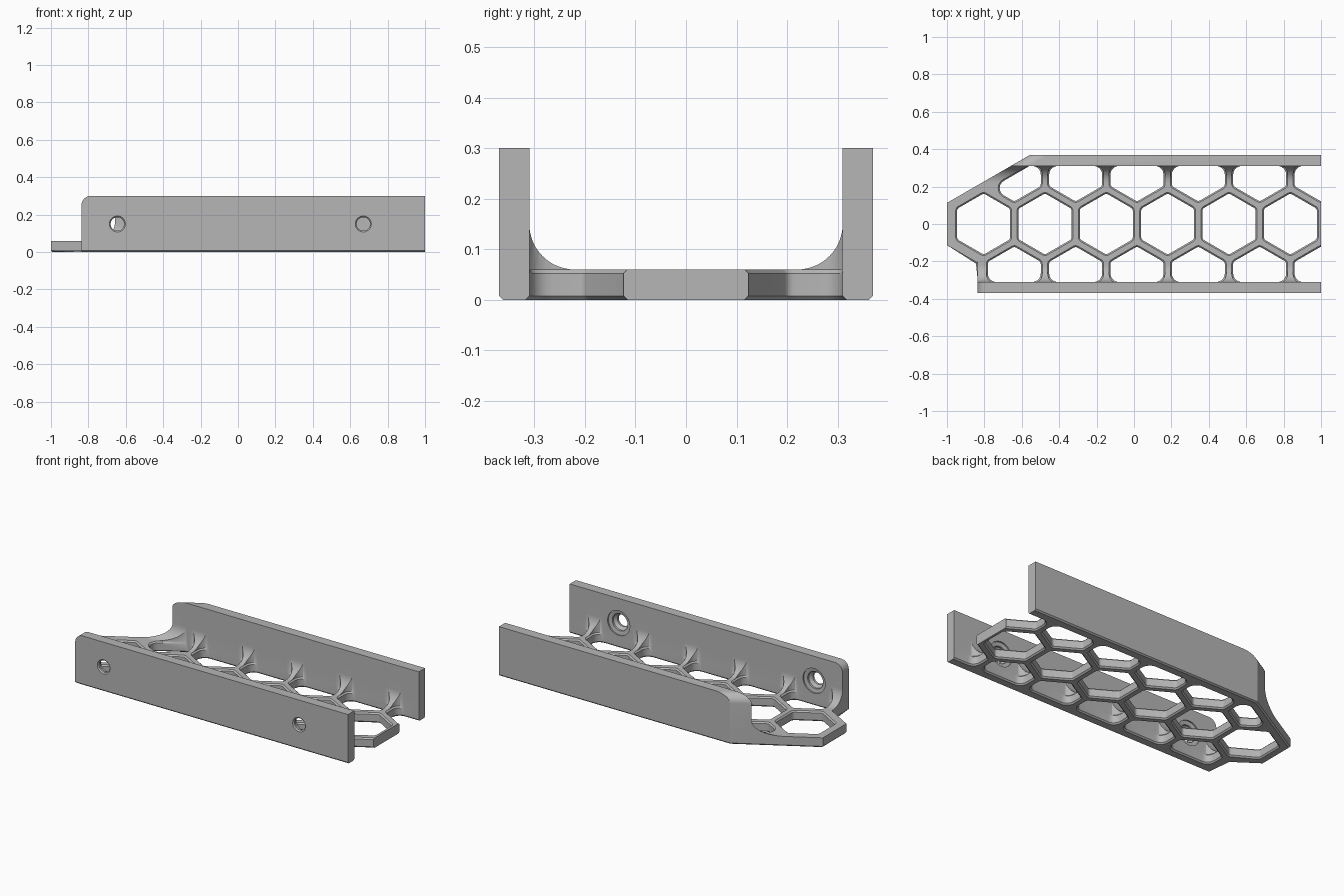
import bpy, bmesh, math
from mathutils import Vector, Matrix

cube = bpy.data.objects.get("Cube")
if cube:
    bpy.data.objects.remove(cube, do_unlink=True)

PITCH, HOLE_R, CHAMFER = 0.328, 0.1634, 0.008
WALL_IN, WALL_OUT, HEIGHT, FLOOR, FILLET = 0.31, 0.37, 0.3, 0.06, 0.09
FIRST_X = -0.804
NOSE_Y = 0.113
SLANT = math.tan(math.radians(30))

grey = bpy.data.materials.new("matte grey")
grey.use_nodes = True
grey.diffuse_color = (0.47, 0.47, 0.47, 1)
grey.node_tree.nodes["Principled BSDF"].inputs["Base Color"].default_value = grey.diffuse_color


def add_object(name, bm):
    bmesh.ops.recalc_face_normals(bm, faces=bm.faces)
    mesh = bpy.data.meshes.new(name)
    bm.to_mesh(mesh)
    bm.free()
    mesh.materials.append(grey)
    obj = bpy.data.objects.new(name, mesh)
    bpy.context.collection.objects.link(obj)
    return obj


def loft(bm, rings):
    """Skin a stack of equal-sized closed rings and cap both ends."""
    rows = [[bm.verts.new(p) for p in ring] for ring in rings]
    n = len(rows[0])
    for a, b in zip(rows, rows[1:]):
        for i in range(n):
            j = (i + 1) % n
            bm.faces.new((a[i], a[j], b[j], b[i]))
    bm.faces.new(rows[0][::-1])
    bm.faces.new(rows[-1])


def clip(poly, normal, limit):
    """Keep the part of a polygon where p . normal <= limit."""
    out = []
    for i, p in enumerate(poly):
        q = poly[(i + 1) % len(poly)]
        dp, dq = p.dot(normal) - limit, q.dot(normal) - limit
        if dp <= 0:
            out.append(p)
        if dp * dq < 0:
            out.append(p.lerp(q, dp / (dp - dq)))
    return out


def round_corners(poly, steps=6):
    """Round corners, more generously where they are square or sharper."""
    out = []
    for i, p in enumerate(poly):
        u = (poly[i - 1] - p).normalized()
        v = (poly[(i + 1) % len(poly)] - p).normalized()
        angle = u.angle(v)
        r = 0.045 if angle < math.radians(100) else 0.02
        centre = p + (u + v).normalized() * r / math.sin(angle / 2)
        tangent = r / math.tan(angle / 2)
        a, b = p + u * tangent - centre, p + v * tangent - centre
        for k in range(steps + 1):
            out.append(centre + a.slerp(b, k / steps).normalized() * r)
    return out


def grow(poly, d):
    """Offset a counter-clockwise polygon outwards."""
    out = []
    for i, p in enumerate(poly):
        t = (poly[(i + 1) % len(poly)] - poly[i - 1]).normalized()
        out.append(p + Vector((t.y, -t.x)) * d)
    return out


def add_hole(bm, poly):
    """Through hole, chamfered below and above."""
    poly = round_corners(poly)
    wide = grow(poly, CHAMFER)
    top = [Vector((p.x, max(-WALL_IN, min(WALL_IN, p.y)))) for p in wide]
    stack = [(wide, -0.05), (wide, 0), (poly, CHAMFER),
             (poly, FLOOR - CHAMFER), (top, FLOOR), (top, 0.35)]
    loft(bm, [[(p.x, p.y, z) for p in ring] for ring, z in stack])


def hexagon(x, y):
    return [Vector((x + HOLE_R * math.sin(-a), y + HOLE_R * math.cos(a)))
            for a in (math.radians(60 * k) for k in range(6))]


def boolean(target, cutter, operation):
    cutter.hide_render = True
    mod = target.modifiers.new(cutter.name, 'BOOLEAN')
    mod.operation, mod.object, mod.solver = operation, cutter, 'EXACT'
    bpy.ops.object.select_all(action='DESELECT')
    bpy.context.view_layer.objects.active = target
    target.select_set(True)
    bpy.ops.object.modifier_apply(modifier=mod.name)
    bpy.data.objects.remove(cutter, do_unlink=True)


# Channel: floor and two side walls joined by concave fillets
half = [(0.5, -0.1), (0.5, 0.4), (WALL_IN, 0.4)]
for k in range(17):
    a = math.radians(90 * k / 16)
    half.append((WALL_IN - FILLET + FILLET * math.cos(a),
                 FLOOR + FILLET - FILLET * math.sin(a)))
section = half + [(-y, z) for y, z in reversed(half)]
bm = bmesh.new()
loft(bm, [[(x, y, z) for y, z in section] for x in (-1.2, 1.2)])
bracket = add_object("honeycomb_bracket", bm)

# Plan outline: pointed left end, chamfered along the underside
end_x = -1 + (WALL_OUT - NOSE_Y) / SLANT
front_x = -0.837
outline = [(1, -WALL_OUT), (1, WALL_OUT), (end_x, WALL_OUT), (-1, NOSE_Y), (-1, -NOSE_Y),
           (front_x, -NOSE_Y - (front_x + 1) * SLANT), (front_x, -WALL_OUT)]
bm = bmesh.new()
loft(bm, [[(x, y, z) for x, y in outline] for z in (0, HEIGHT)])
under = [e for e in bm.edges if all(v.co.z < 0.01 for v in e.verts)
         and not all(v.co.x > 0.99 for v in e.verts)]
bmesh.ops.bevel(bm, geom=under, offset=CHAMFER, segments=1, affect='EDGES')
boolean(bracket, add_object("plan_outline", bm), 'INTERSECT')

# Rounded upper corners at the left ends of the walls
bm = bmesh.new()
bm.from_mesh(bracket.data)
ends = [e for e in bm.edges if all(v.co.z > HEIGHT - 0.001 and v.co.x < -0.5 for v in e.verts)
        and e.calc_length() < 0.15]
bmesh.ops.bevel(bm, geom=ends, offset=0.05, segments=8, profile=0.5, affect='EDGES')
bm.to_mesh(bracket.data)
bm.free()

# Honeycomb openings: full middle row, outer rows trimmed at the walls
bm = bmesh.new()
slant_normal = Vector((-SLANT, 1)).normalized()
slant_limit = Vector((-1, NOSE_Y)).dot(slant_normal) - 0.05
for i in range(6):
    x = FIRST_X + PITCH * i
    add_hole(bm, hexagon(x, 0))
    for side in (-1, 1):
        cell = hexagon(x + PITCH / 2, side * PITCH * math.sqrt(0.75))
        cell = clip(cell, Vector((0, side)), WALL_IN)
        if side > 0 and i == 0:
            cell = clip(cell, slant_normal, slant_limit)
        add_hole(bm, cell)
boolean(bracket, add_object("honeycomb_cutter", bm), 'DIFFERENCE')

# Countersunk screw holes through the front wall
bm = bmesh.new()
profile = [(0.043, -0.45), (0.043, -WALL_OUT), (0.036, -0.363), (0.036, -0.35),
           (0.052, -0.334), (0.052, -0.322), (0.075, -0.318), (0.075, -0.2)]
for x in (-0.645, 0.67):
    loft(bm, [[(x + r * math.cos(t), y, 0.15 + r * math.sin(t))
               for t in (math.tau * k / 32 for k in range(32))] for r, y in profile])
boolean(bracket, add_object("screw_cutter", bm), 'DIFFERENCE')

bpy.ops.object.shade_smooth_by_angle(angle=math.radians(30))
